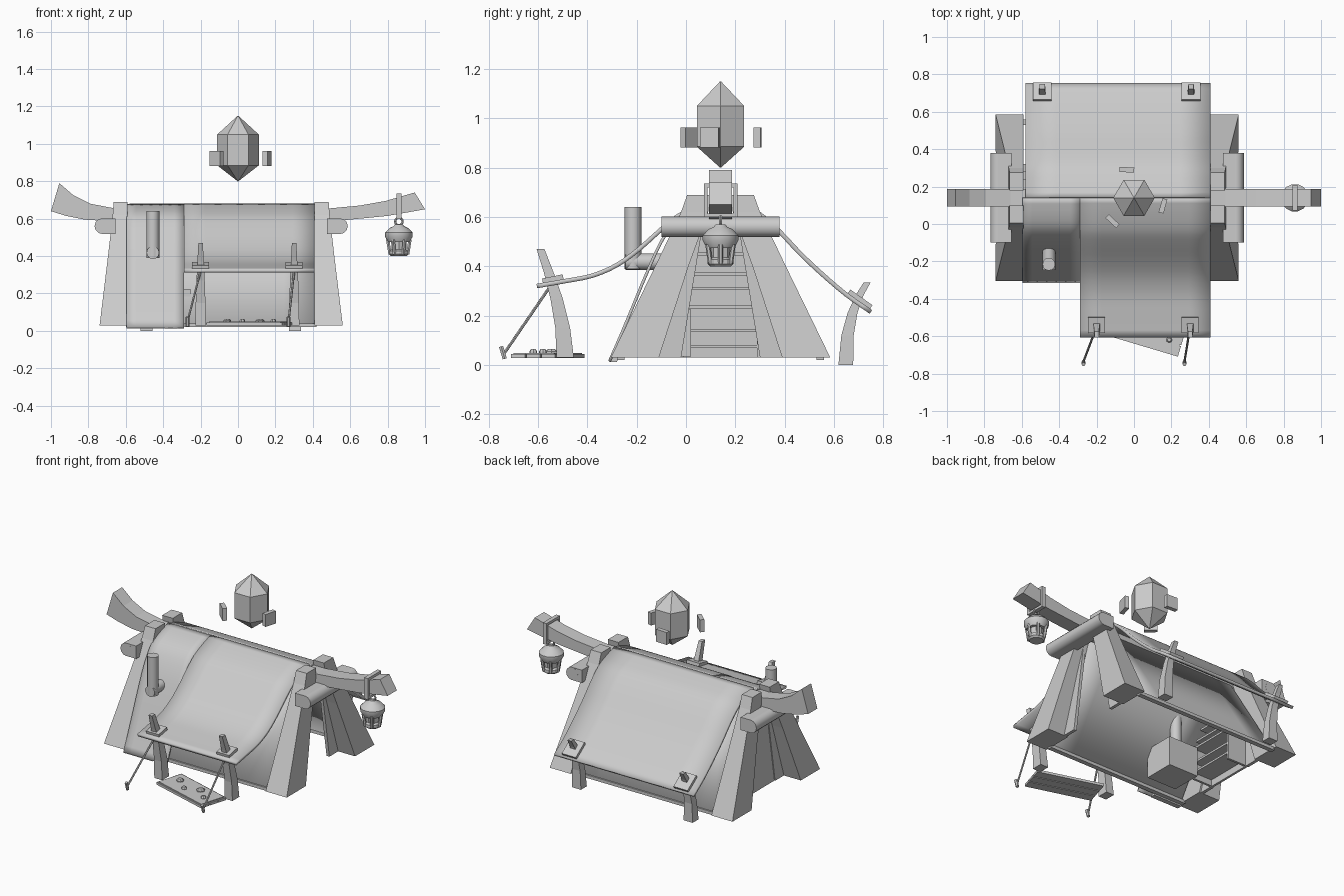
import bpy, bmesh, math
from mathutils import Vector, Matrix

if "Cube" in bpy.data.objects:
    bpy.data.objects.remove(bpy.data.objects["Cube"])

CY = 0.14  # ridge line position in y


def make(name, verts, faces):
    me = bpy.data.meshes.new(name)
    bm = bmesh.new()
    vs = [bm.verts.new(v) for v in verts]
    for f in faces:
        bm.faces.new([vs[i] for i in f])
    bmesh.ops.recalc_face_normals(bm, faces=bm.faces)
    bm.to_mesh(me)
    bm.free()
    ob = bpy.data.objects.new(name, me)
    bpy.context.collection.objects.link(ob)
    return ob


def loft(name, rings):
    """Closed solid through rings with equal point counts."""
    n = len(rings[0])
    verts = [p for r in rings for p in r]
    faces = [(k * n + i, k * n + (i + 1) % n, (k + 1) * n + (i + 1) % n, (k + 1) * n + i)
             for k in range(len(rings) - 1) for i in range(n)]
    last = (len(rings) - 1) * n
    faces += [tuple(range(n)), tuple(range(last, last + n))]
    return make(name, verts, faces)


def rect(x0, x1, y0, y1, z):
    return [(x0, y0, z), (x1, y0, z), (x1, y1, z), (x0, y1, z)]


def box(name, c, s, rot=None):
    hx, hy, hz = (v / 2 for v in s)
    ob = loft(name, [rect(-hx, hx, -hy, hy, -hz), rect(-hx, hx, -hy, hy, hz)])
    m = Matrix.Translation(c)
    if rot:
        m = m @ Matrix.Rotation(rot[1], 4, rot[0])
    ob.data.transform(m)
    return ob


def smooth(ob, angle=35):
    bpy.ops.object.select_all(action='DESELECT')
    ob.select_set(True)
    bpy.context.view_layer.objects.active = ob
    bpy.ops.object.shade_smooth_by_angle(angle=math.radians(angle))


def rod(name, a, b, r, n=12):
    a, b = Vector(a), Vector(b)
    q = (b - a).to_track_quat('Z', 'Y')
    ring = [q @ Vector((r * math.cos(2 * math.pi * i / n), r * math.sin(2 * math.pi * i / n), 0))
            for i in range(n)]
    ob = loft(name, [[a + p for p in ring], [b + p for p in ring]])
    if n > 6:
        smooth(ob)
    return ob


def lathe(name, c, prof, n, smoothed=False):
    ob = loft(name, [[(c[0] + r * math.cos(2 * math.pi * i / n),
                       c[1] + r * math.sin(2 * math.pi * i / n), z) for i in range(n)]
                     for r, z in prof])
    if smoothed:
        smooth(ob)
    return ob


def curve(pts, k=3):
    """Catmull-Rom refinement of a path."""
    p = [Vector(v) for v in pts]
    p = [2 * p[0] - p[1]] + p + [2 * p[-1] - p[-2]]
    out = []
    for i in range(1, len(p) - 2):
        a, b, c, d = p[i - 1:i + 3]
        for t in (j / k for j in range(k)):
            out.append(b + (c - a) * t / 2 + (a * 2 - b * 5 + c * 4 - d) * t * t / 2
                       + (b * 3 - a - c * 3 + d) * t ** 3 / 2)
    return out + [p[-2]]


def sheet(name, x0, x1, path, t=0.012, cols=6):
    verts = [(x0 + (x1 - x0) * c / cols, y, z) for y, z in path for c in range(cols + 1)]
    w = cols + 1
    ob = make(name, verts, [(w * i + c, w * i + c + 1, w * i + w + c + 1, w * i + w + c)
                            for i in range(len(path) - 1) for c in range(cols)])
    m = ob.modifiers.new("thickness", 'SOLIDIFY')
    m.thickness = t
    m.offset = 0
    smooth(ob, 30)
    return ob


# Canvas: sagging back sheet, raised front awning, closed front panel
back = [(CY, .672), (.22, .645), (.30, .61), (.38, .54), (.46, .455), (.55, .37), (.65, .285), (.75, .215)]
awning = [(CY, .672), (.06, .645), (-.03, .605), (-.10, .55), (-.19, .47), (-.28, .405), (-.38, .362),
          (-.49, .34), (-.605, .32)]
panel = [(CY, .672), (.05, .645), (-.03, .60), (-.10, .50), (-.16, .37), (-.21, .25), (-.26, .13), (-.31, .015)]
sheet("back_canvas", -.58, .41, curve(back), .018)
sheet("front_awning", -.29, .41, curve(awning), .018)
sheet("front_closed_panel", -.595, -.29, curve(panel), .012)
# Folded hem patch at the foot of the closed panel
loft("panel_patch", [rect(-.595, -.39, -.312, -.28, .012), rect(-.595, -.39, -.288, -.26, .08)])

# Inner tent walls, left end wall and ground sills
sheet("inner_front_wall", -.58, .41, [(-.27, .03), (.11, .63)])
sheet("inner_back_wall", -.58, .41, [(.55, .03), (.17, .63)])
loft("left_end_wall", [[(x, -.27, .03), (x, .55, .03), (x, .2, .6), (x, .08, .6)] for x in (-.615, -.60)])
for y in (-.265, .545):
    box("ground_sill", (-.09, y, .03), (1.02, .03, .02))

# A-frame legs, end cloth flaps and cross logs, mirrored about the tent middle
for s in (-1, 1):
    X = lambda d: -.09 + s * d
    for t in (-1, 1):
        Y = lambda d: CY + t * d
        loft("frame_leg", [rect(X(a), X(b), Y(c), Y(d), z) for a, b, c, d, z in (
            (.50, .65, .25, .445, .03), (.50, .605, .13, .265, .40),
            (.50, .58, .05, .16, .62), (.50, .575, .04, .135, .69))])
        loft("end_flap", [rect(X(.51), X(.53), Y(.16), Y(.42), .03),
                          rect(X(.51), X(.53), Y(.07), Y(.15), .58)])
    rod("cross_log", (X(.635), -.10, .56), (X(.635), .38, .56), .042)
    box("log_inner_half", (X(.60), CY, .56), (.07, .479, .082))

# Ridge beam with upturned ends: x low, z low, x high, z high
prof = [(-1, .64, -.955, .79), (-.92, .615, -.88, .725), (-.82, .595, -.79, .68), (-.66, .585, -.66, .655),
        (.49, .585, .49, .655), (.65, .60, .65, .67), (.80, .615, .79, .695), (1, .65, .945, .74)]
loft("ridge_beam", [[(a, CY - .047, b), (a, CY + .047, b), (c, CY + .047, d), (c, CY - .047, d)]
                    for a, b, c, d in prof])


# Curved tent posts with washers pinned on the canvas
def post(name, x, pts):
    loft(name, [rect(x - w, x + w, y - d, y + d, z) for y, z, w, d in pts])


for x in (-.49, .305):
    post("back_post", x, [(.648, 0, .032, .03), (.655, .12, .028, .025), (.675, .21, .022, .02),
                          (.705, .285, .017, .016), (.735, .335, .014, .014)])
    box("back_washer", (x, .705, .265), (.10, .11, .022), ('X', -.62))
for x in (-.20, .30):
    post("front_post", x, [(-.49, .03, .028, .035), (-.50, .15, .026, .03), (-.525, .27, .022, .025),
                           (-.555, .37, .017, .02), (-.59, .47, .012, .016)])
    box("front_washer", (x, -.54, .348), (.09, .085, .022), ('X', .2))
    ex = x - .07 if x < 0 else x - .03
    rod("guy_rope", (x, -.55, .32), (ex, -.735, .05), .006, 6)
    rod("rope_peg", (ex, -.75, .075), (ex, -.735, .025), .01, 6)

# Plank mat with small stones on it
ang = -.29
M = Matrix.Translation((.06, -.56, 0)) @ Matrix.Rotation(ang, 4, 'Z')
for i in range(3):
    box("mat_plank", M @ Vector((0, (i - 1) * .064, .036)), (.42, .058, .016), ('Z', ang))
box("mat_cover", M @ Vector((0, 0, .046)), (.40, .17, .006), ('Z', ang))
for u, v, r in ((-.13, .02, .022), (-.03, -.03, .016), (.05, .03, .025), (.14, -.02, .016)):
    p = M @ Vector((u, v, 0))
    lathe("mat_stone", p, [(r, .045), (r, .055), (r * .6, .064)], 7)

# Stove with inside flue and outside elbow chimney
box("stove", (-.36, -.08, .13), (.21, .20, .19))
rod("inside_flue", (-.36, -.05, .21), (-.36, -.05, .43), .034)
rod("chimney_elbow", (-.455, -.245, .418), (-.455, -.08, .418), .034)
rod("chimney_pipe", (-.455, -.215, .39), (-.455, -.215, .64), .034)

# Shelves inside the left end
for y in (-.015, .295):
    box("shelf_side", (-.53, y, .14), (.13, .015, .22))
for z in (.075, .14, .235):
    box("shelf_board", (-.53, CY, z), (.13, .31, .013))
for z, w in ((.31, .36), (.37, .28), (.45, .20)):
    box("upper_shelf", (-.55, CY, z), (.09, w, .013))

# Lantern hung from the right beam end
L = (.86, CY)
lathe("lantern_core", L, [(.038, .40), (.042, .50)], 8)
lathe("lantern_base", L, [(.042, .40), (.052, .41), (.052, .428), (.04, .435)], 12)
lathe("lantern_roof", L, [(.058, .475), (.074, .505), (.074, .525), (.05, .55), (.028, .56), (.02, .57)], 14, True)
for i in range(6):
    a = i * math.pi / 3
    c, s = math.cos(a), math.sin(a)
    rod("lantern_bar", (L[0] + .047 * c, CY + .047 * s, .41), (L[0] + .06 * c, CY + .06 * s, .49), .010, 6)
bpy.ops.mesh.primitive_torus_add(major_radius=.02, minor_radius=.006, major_segments=14, minor_segments=6,
                                 location=(L[0], CY, .585), rotation=(math.pi / 2, 0, 0))
bpy.context.object.name = "lantern_ring"
for y in (CY - .06, CY + .06):
    box("beam_strap_side", (.86, y, .665), (.026, .016, .13))
for z in (.607, .727):
    box("beam_strap_end", (.86, CY, z), (.026, .136, .016))

# Floating crystal and three orbiting slabs
lathe("crystal", (0, CY), [(.002, .80), (.111, .885), (.111, 1.05), (.002, 1.15)], 6)
for x, y, a in ((-.038, .29, -.05), (.155, .097, 1.3), (-.115, .015, -.75)):
    box("floating_slab", (x, y, .922), (.078, .027, .08), ('Z', a))
